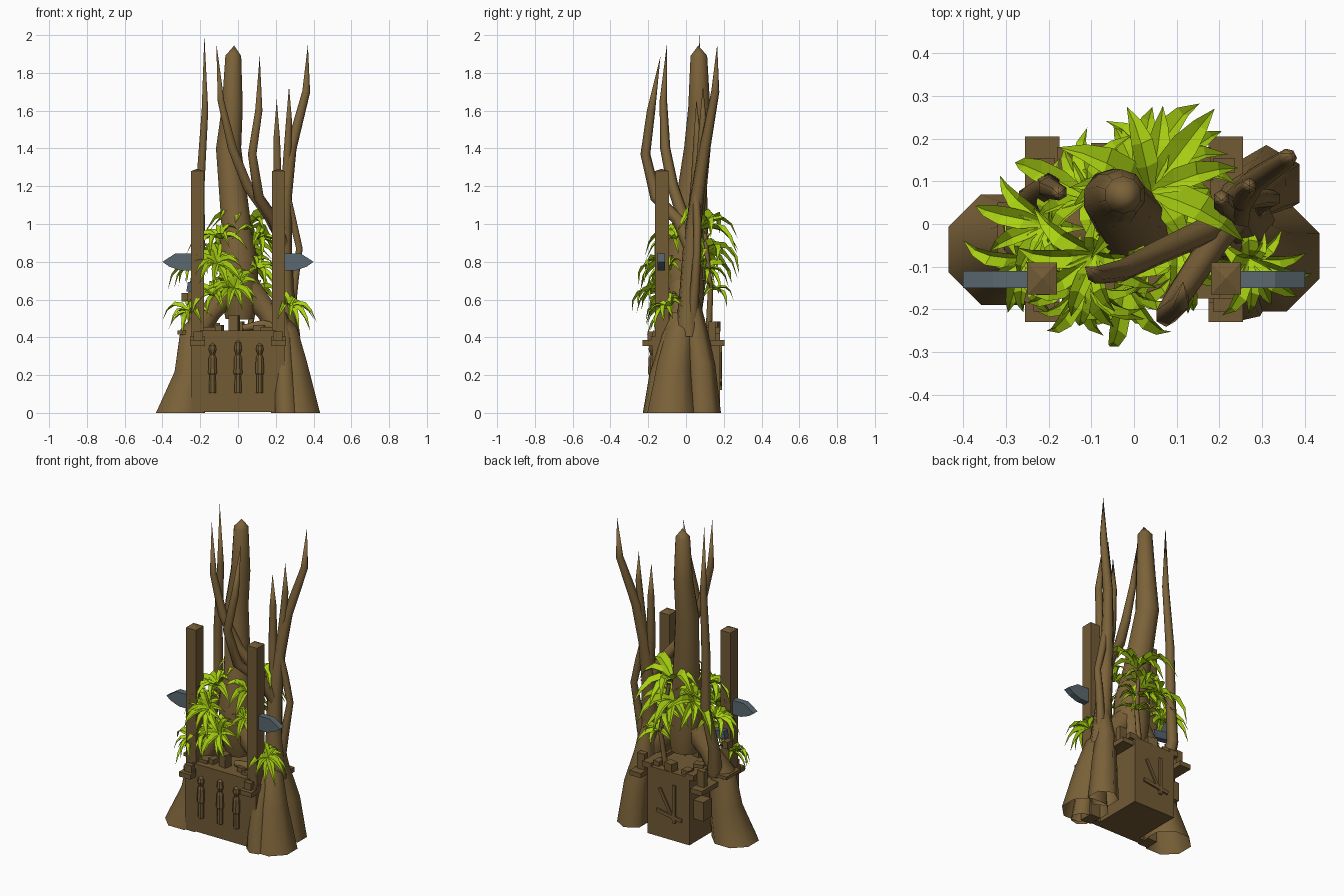
import bpy, bmesh, math, random
from mathutils import Vector as V

if "Cube" in bpy.data.objects:
    bpy.data.objects.remove(bpy.data.objects["Cube"])

random.seed(4)


def mat(name, c):
    m = bpy.data.materials.new(name)
    m.diffuse_color = (*c, 1)
    m.use_nodes = True
    m.node_tree.nodes["Principled BSDF"].inputs["Base Color"].default_value = m.diffuse_color
    return m


BARK = mat("bark brown", (0.198, 0.122, 0.041))
WOOD = mat("timber brown", (0.168, 0.104, 0.036))
LEAF = mat("leaf green", (0.40, 0.65, 0.006))
STEEL = mat("steel grey", (0.10, 0.14, 0.16))
BLUE = mat("blue steel", (0.09, 0.12, 0.17))


def finish(name, bm, m, smooth=False):
    bmesh.ops.recalc_face_normals(bm, faces=bm.faces)
    me = bpy.data.meshes.new(name)
    bm.to_mesh(me)
    bm.free()
    for p in me.polygons:
        p.use_smooth = smooth
    me.materials.append(m)
    ob = bpy.data.objects.new(name, me)
    bpy.context.collection.objects.link(ob)
    return ob


def box(name, lo, hi, m=WOOD, rot=(0, 0, 0), peak=0):
    """Box from corner to corner, with an optional low pyramid top."""
    lo, hi = V(lo), V(hi)
    bm = bmesh.new()
    bmesh.ops.create_cube(bm, size=1)
    for v in bm.verts:
        v.co = V(a * b for a, b in zip(v.co, hi - lo))
    if peak:
        top = max(bm.faces, key=lambda f: f.calc_center_median().z)
        apex = bmesh.ops.poke(bm, faces=[top])["verts"][0]
        apex.co.z += peak
    ob = finish(name, bm, m)
    ob.location = (lo + hi) / 2
    ob.rotation_euler = rot
    return ob


def tube(name, path, m=BARK, sides=8, smooth=True):
    """Tapering tube through (x, y, z, radius); radius 0 makes a point."""
    bm = bmesh.new()
    pts = [V(p[:3]) for p in path]
    prev = None
    for i, p in enumerate(pts):
        t = (pts[min(i + 1, len(pts) - 1)] - pts[max(i - 1, 0)]).normalized()
        if p.z < 0.02:
            t = V((0, 0, 1))
        u = t.cross(V((0, 1, 0))).normalized()
        w = t.cross(u)
        r = path[i][3]
        if r == 0:
            ring = [bm.verts.new(p)]
        else:
            ring = [bm.verts.new(p + r * (u * math.cos(a) + w * math.sin(a)))
                    for a in (2 * math.pi * (k + .5) / sides for k in range(sides))]
        if prev:
            for k in range(sides):
                n = (k + 1) % sides
                if len(ring) == 1:
                    bm.faces.new((prev[k], prev[n], ring[0]))
                elif len(prev) == 1:
                    bm.faces.new((prev[0], ring[n], ring[k]))
                else:
                    bm.faces.new((prev[k], prev[n], ring[n], ring[k]))
        prev = ring
    return finish(name, bm, m, smooth)


def rosette(name, centre, normal, length, count, droop=0.5):
    """Plant of folded, drooping leaves around a centre."""
    bm = bmesh.new()
    c, n = V(centre), V(normal).normalized()
    u = n.orthogonal().normalized()
    w = n.cross(u)
    for k in range(count):
        a = 2 * math.pi * (k + random.uniform(-.3, .3)) / count
        d = u * math.cos(a) + w * math.sin(a)
        L = length * random.uniform(.75, 1.1)
        lift = random.uniform(.2, .6)
        side = d.cross(n)
        rows = []
        for t, wd in ((0, .04), (.25, .14), (.5, .135), (.75, .08), (1, 0)):
            p = c + L * (d * t + n * lift * math.sin(t * 2.2) - V((0, 0, droop * t * t)))
            if wd:
                rows.append([bm.verts.new(p + L * (side * s * wd + n * abs(s) * wd * .75))
                             for s in (-1, 0, 1)])
            else:
                rows.append([bm.verts.new(p)])
        for r0, r1 in zip(rows, rows[1:]):
            for j in (0, 1):
                if len(r1) == 1:
                    bm.faces.new((r0[j], r0[j + 1], r1[0]))
                else:
                    bm.faces.new((r0[j], r0[j + 1], r1[j + 1], r1[j]))
    return finish(name, bm, LEAF)


# Main trunk and the two hollow legs arching over the chest
tube("main_trunk", [(.01, .0, .5, .08), (.01, -.01, .62, .105), (0, -.02, .8, .108), (-.01, .01, 1.0, .082),
                    (-.05, .06, 1.4, .07), (-.03, .07, 1.62, .058),
                    (-.025, .068, 1.89, .044), (-.02, .065, 1.945, 0)], sides=10)
tube("left_leg", [(-.305, -.06, 0, .14), (-.245, -.05, .2, .1), (-.235, -.03, .42, .078),
                  (-.14, -.02, .54, .06), (-.02, -.02, .68, .08)])
tube("right_leg", [(.305, -.075, 0, .14), (.275, -.06, .25, .1), (.245, -.03, .42, .08),
                   (.15, -.02, .54, .06), (.02, -.02, .70, .08)])
tube("right_back_root", [(.31, .095, 0, .09), (.29, .08, .25, .075), (.255, .05, .45, .06),
                         (.25, .02, .66, .035)], sides=6)
tube("right_front_root", [(.255, -.165, 0, .065), (.245, -.14, .2, .055), (.24, -.09, .4, .045),
                          (.22, -.04, .52, .04)], sides=7)

# Branches
tube("right_limb", [(.26, .01, .4, .07), (.245, .015, .65, .05), (.24, .03, .9, .045),
                    (.25, .06, 1.15, .036), (.28, .10, 1.4, .03), (.36, .155, 1.7, .022),
                    (.37, .165, 1.95, 0)], sides=7)
tube("right_twig", [(.24, .03, .95, .032), (.21, .05, 1.2, .026), (.205, .06, 1.45, .02),
                    (.205, .055, 1.66, 0)], sides=6)
tube("outer_twig", [(.25, .05, 1.1, .03), (.26, .08, 1.35, .024), (.27, .09, 1.55, .018),
                    (.27, .09, 1.73, 0)], sides=6)
tube("outer_vine", [(.27, .03, .45, .03), (.30, .05, .7, .024), (.325, .06, .87, .02),
                    (.29, .06, 1.02, .022), (.25, .05, 1.2, .02)], sides=6)
tube("front_branch", [(.24, .02, .88, .036), (.19, -.04, 1.02, .034), (.11, -.16, 1.14, .03),
                      (.075, -.215, 1.37, .026), (.11, -.185, 1.6, .022), (.115, -.135, 1.89, 0)], sides=6)
tube("crossing_branch", [(.24, .03, .9, .035), (.16, -.02, 1.05, .033), (.05, -.07, 1.2, .03),
                         (-.03, -.11, 1.4, .027), (-.09, -.12, 1.65, .02), (-.115, -.1, 1.96, 0)], sides=6)
tube("left_branch", [(-.22, .02, .42, .045), (-.24, .06, .6, .034), (-.20, .09, .85, .03),
                     (-.2, .085, 1.2, .026), (-.175, .075, 1.6, .02), (-.178, .07, 2.0, 0)], sides=6)
tube("back_stem", [(.06, .12, .43, .018), (.09, .13, .65, .015), (.05, .1, .95, .012)], sides=5)
tube("low_root_front", [(.23, -.05, .44, .03), (.13, -.09, .47, .026), (.03, -.06, .45, .02)], sides=6)

# Wooden chest: wide front panel, narrower body, carved staves
box("chest_body", (-.15, -.14, .005), (.145, .18, .435))
box("chest_front_panel", (-.2, -.175, .005), (.2, -.13, .435))
for x, h in ((-.135, .37), (0, .385), (.115, .37)):
    tube("carved_stave", [(x, -.178, .105, 0), (x, -.178, .106, .02), (x, -.178, .2, .018),
                          (x, -.178, .21, .025), (x, -.178, .29, .022), (x, -.178, .31, .013),
                          (x, -.178, .335, .022), (x, -.178, h - .012, .017), (x, -.178, h, 0)],
         m=WOOD, smooth=False)

# Crossed sticks on the chest back, and a block on its left side
box("back_stick_upright", (-.055, .175, .12), (-.035, .19, .36))
box("back_stick_bar", (-.10, .175, .15), (.08, .19, .172), rot=(0, -.15, 0))
box("back_stick_brace", (.0, .175, .13), (.02, .188, .33), rot=(0, .5, 0))
box("side_block", (-.22, .06, .16), (-.15, .14, .28))

# Posts, side ledges and steel blades, mirrored
PROFILE = [(.24, .845), (.33, .845), (.40, .80), (.365, .775), (.31, .755), (.24, .755)]
for s, side in ((-1, "left"), (1, "right")):
    def span(a, b):
        return min(a * s, b * s), max(a * s, b * s)
    a, b = span(.18, .25)
    box(side + "_post", (a, -.178, 0), (b, -.09, .36))
    box(side + "_post_upper", (a, -.165, .3), (b, -.09, 1.28), peak=.012)
    a, b = span(.175, .255)
    box(side + "_ledge", (a, -.23, .355), (b, .205, .385))
    box(side + "_ledge_cap", (a, -.185, .385), (b, -.08, .405))
    a, b = span(.185, .235)
    box(side + "_back_peg", (a, .12, .38), (b, .155, .485))
    box(side + "_front_peg", (a, -.205, .38), (b, -.175, .43))
    a, b = span(.12, .18)
    box(side + "_chest_rim", (a, -.14, .42), (b, .18, .455))
    bm = bmesh.new()
    f = bm.faces.new([bm.verts.new((s * x, -.15, z)) for x, z in PROFILE])
    new = bmesh.ops.extrude_face_region(bm, geom=[f])["geom"]
    bmesh.ops.translate(bm, vec=(0, .04, 0), verts=[e for e in new if isinstance(e, bmesh.types.BMVert)])
    finish(side + "_blade", bm, STEEL)

# Clutter on top of the chest: planks, stumps and a plank by the left leg
for x, y, w, h in ((-.11, .14, .05, .03), (.0, .15, .06, .05), (.1, .13, .04, .03),
                   (-.02, -.1, .05, .08), (-.1, -.1, .04, .03), (.11, -.1, .06, .03), (-.13, .05, .06, .04)):
    box("chest_top_block", (x - w / 2, y - .025, .43), (x + w / 2, y + .025, .435 + h),
        rot=(0, 0, random.uniform(-.3, .3)))
box("left_plank", (-.32, -.09, .415), (-.2, .05, .435))

# Axe resting above the left leg
box("axe_handle", (-.30, -.04, .59), (-.265, .01, .635))
box("axe_head", (-.27, -.04, .635), (-.155, 0, .685), BLUE, rot=(0, .15, 0))

# Leaf rosettes
for name, c, n, L, k, dr in (
        ("back_crown_leaves", (.04, .075, .97), (.1, .25, 1), .235, 10, .5),
        ("back_lower_leaves", (.02, .08, .85), (-.1, .5, .8), .21, 11, .55),
        ("back_middle_leaves", (.06, .09, .76), (.2, .5, .8), .17, 9, .55),
        ("back_low_plant", (.09, .13, .65), (.2, .5, .8), .14, 6, .4),
        ("left_back_leaves", (-.10, .06, .86), (-.6, .4, .8), .18, 9, .55),
        ("left_crown_leaves", (-.09, -.07, .92), (-.3, -.4, 1), .17, 9, .6),
        ("right_crown_leaves", (.10, -.05, .92), (.3, -.3, 1), .16, 9, .6),
        ("front_upper_leaves", (-.11, -.13, .79), (-.1, -.8, .7), .16, 12, .4),
        ("front_centre_leaves", (-.02, -.14, .66), (0, -.8, .6), .165, 13, .35),
        ("front_right_leaves", (.1, -.08, .76), (.3, -.6, .8), .12, 8, .5),
        ("front_left_leaves", (-.12, -.10, .62), (-.3, -.6, .8), .14, 9, .5),
        ("left_leg_leaves", (-.25, -.08, .53), (-.3, -.4, .9), .135, 11, .6),
        ("left_side_leaves", (-.2, .0, .76), (-.5, 0, .9), .15, 9, .6),
        ("right_leg_leaves", (.27, -.08, .56), (.2, -.5, .8), .135, 12, .6)):
    rosette(name, c, n, L, k, dr)
